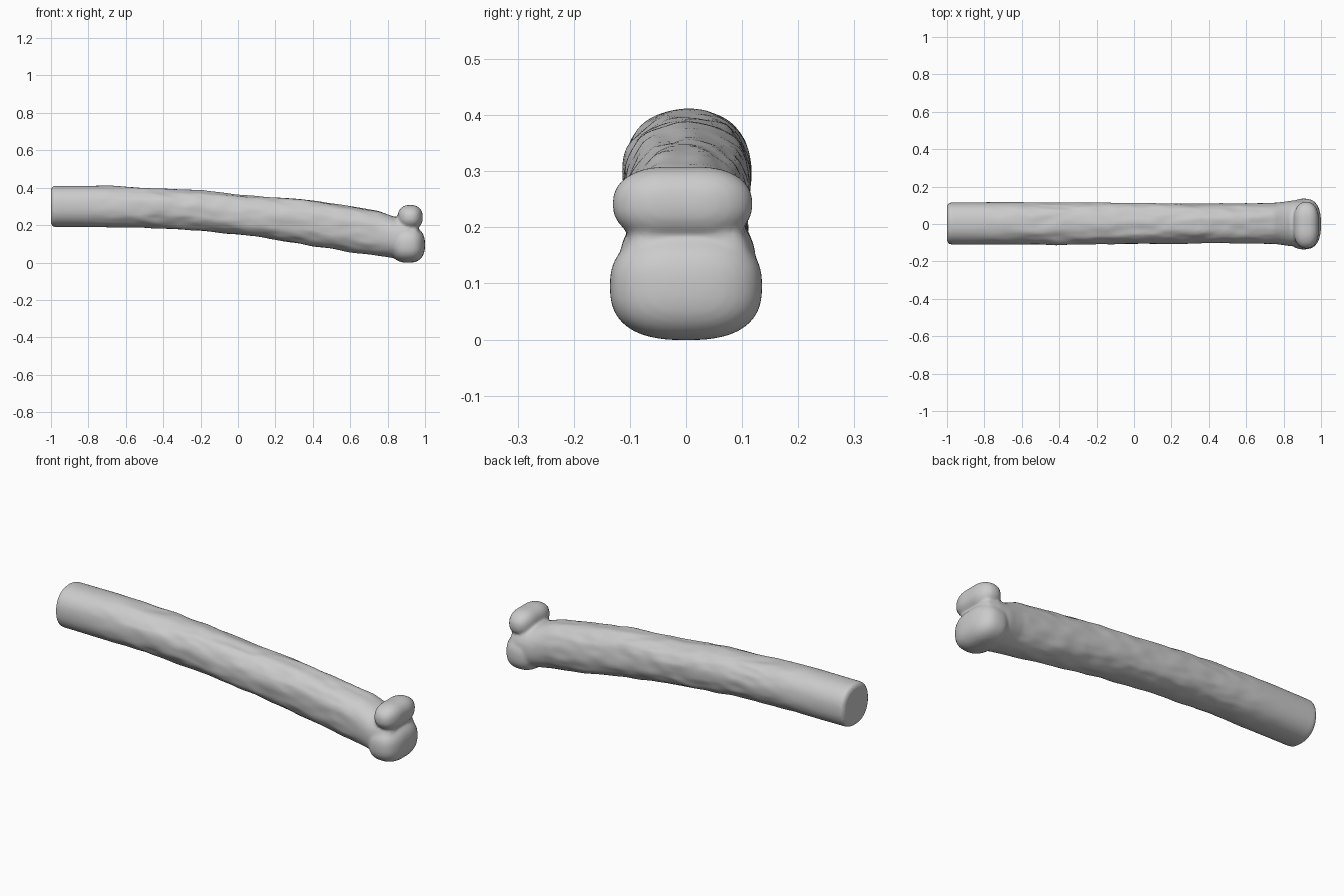
import bpy, bmesh, math
from mathutils import Vector, noise

if "Cube" in bpy.data.objects:
    bpy.data.objects.remove(bpy.data.objects["Cube"])

# shaft profile stations: x, bottom z, top z, half width
STATIONS = [(-1.0, .190, .410, .112), (-.7, .188, .410, .114), (-.4, .183, .398, .112),
            (-.2, .170, .386, .112), (0, .150, .363, .110), (.2, .123, .350, .108),
            (.35, .097, .338, .106), (.6, .056, .302, .108), (.75, .036, .278, .110),
            (.80, .029, .258, .116), (.84, .022, .243, .122), (.90, .022, .240, .122),
            (.965, .030, .225, .108)]


def section(x):
    for a, b in zip(STATIONS, STATIONS[1:]):
        if x <= b[0] + 1e-6:
            t = (x - a[0]) / (b[0] - a[0])
            return [p + (q - p) * t for p, q in zip(a, b)][1:]
    return STATIONS[-1][1:]


def spow(v, e):
    return math.copysign(abs(v) ** e, v)


def clamp(v):
    return max(0.0, min(1.0, v))


def add_shaft(bm, rings=240, sides=72):
    loops = []
    for i in range(rings + 1):
        x = -1 + 1.965 * i / rings
        lo, hi, w = section(x)
        # rounded rim at each end
        d = min(x + 1, .965 - x)
        inset = .018 * (1 - math.sqrt(clamp(1 - (1 - min(d / .022, 1)) ** 2)))
        rough = clamp((x + .85) / .35) * clamp((.82 - x) / .12)
        loop = []
        for j in range(sides):
            a = 2 * math.pi * j / sides
            c, s = math.cos(a), math.sin(a)
            y, z = spow(c, .88) * (w - inset), spow(s, .88) * ((hi - lo) / 2 - inset)
            # long grain plus finer dents
            n = noise.noise(Vector((x * 3.5, c * 1.9 + 5, s * 1.9)))
            m = noise.noise(Vector((x * 11, c * 3.5, s * 3.5 + 9)))
            k = 1 + rough * (.055 * n + .04 * m - .005)
            loop.append(bm.verts.new((x, y * k + .003, (lo + hi) / 2 + z * k)))
        loops.append(loop)
    for a, b in zip(loops, loops[1:]):
        for j in range(sides):
            k = (j + 1) % sides
            bm.faces.new((a[j], a[k], b[k], b[j]))
    bm.faces.new(loops[0])
    bm.faces.new(loops[-1])


def add_knob(bm, centre, radii, e=.8, pinch=0):
    verts = bmesh.ops.create_uvsphere(bm, u_segments=48, v_segments=32, radius=1)['verts']
    for v in verts:
        x, y, z = v.co
        r = math.hypot(x, y)
        lat = abs(r) ** e
        px = lat * spow(x / r, e) if r > 1e-5 else 0
        py = lat * spow(y / r, e) if r > 1e-5 else 0
        waist = 1 - pinch * math.exp(-(py / .4) ** 2)
        v.co = (centre[0] + px * radii[0] * waist, centre[1] + py * radii[1],
                centre[2] + spow(z, e) * radii[2] * waist)


bm = bmesh.new()
add_shaft(bm)
# broad lower joint head and narrower upper roll
add_knob(bm, (.908, 0, .095), (.092, .136, .096), .78)
add_knob(bm, (.921, -.006, .242), (.071, .125, .070), .85, .06)
bmesh.ops.recalc_face_normals(bm, faces=bm.faces)
mesh = bpy.data.meshes.new("bone")
bm.to_mesh(mesh)
bm.free()
bone = bpy.data.objects.new("bone", mesh)
bpy.context.collection.objects.link(bone)

# fuse the parts and soften the joins
fuse = bone.modifiers.new("fuse", 'REMESH')
fuse.mode = 'VOXEL'
fuse.voxel_size = .008
fuse.use_smooth_shade = True
soft = bone.modifiers.new("soften", 'SMOOTH')
soft.factor = .5
soft.iterations = 5
for p in mesh.polygons:
    p.use_smooth = True
